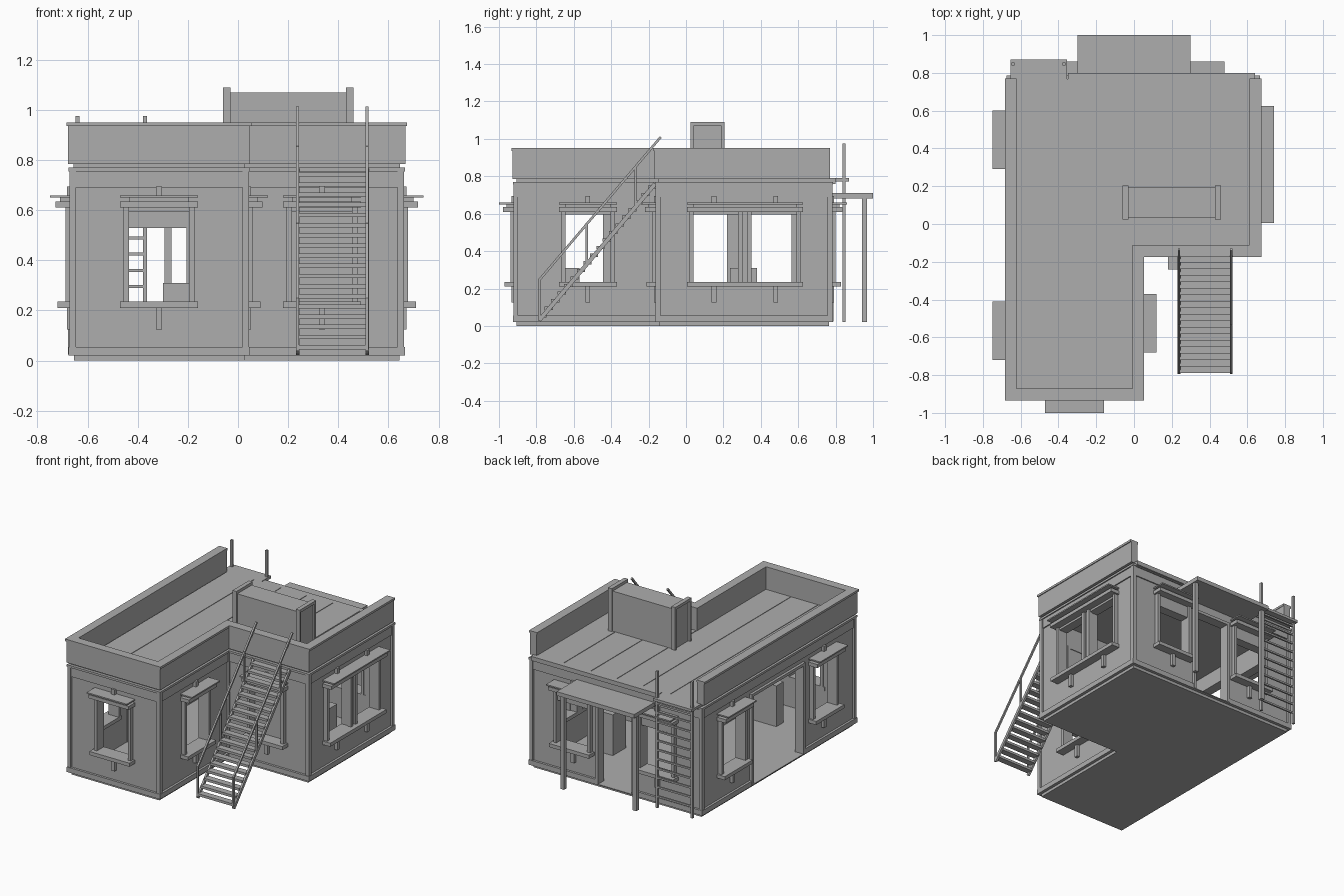
import bpy, bmesh
from math import radians
from mathutils import Matrix, Vector

old = bpy.data.objects.get("Cube")
if old:
    bpy.data.objects.remove(old, do_unlink=True)

grey = bpy.data.materials.new("plain_grey")
grey.use_nodes = True
grey.diffuse_color = (0.42, 0.42, 0.42, 1)
bsdf = grey.node_tree.nodes["Principled BSDF"]
bsdf.inputs["Base Color"].default_value = (0.42, 0.42, 0.42, 1)
bsdf.inputs["Roughness"].default_value = 0.8

L, R, F, B = -0.66, 0.65, -0.91, 0.77      # outer wall lines
NX, NY = 0.03, -0.15                       # notch corner


def finish(name, bm, matrix=None):
    bmesh.ops.recalc_face_normals(bm, faces=bm.faces)
    me = bpy.data.meshes.new(name)
    bm.to_mesh(me)
    bm.free()
    me.materials.append(grey)
    ob = bpy.data.objects.new(name, me)
    bpy.context.collection.objects.link(ob)
    if matrix:
        ob.matrix_world = matrix
    return ob


def add_box(bm, x0, x1, y0, y1, z0, z1, matrix=Matrix()):
    mid = Vector((x0 + x1, y0 + y1, z0 + z1)) / 2
    m = matrix @ Matrix.Translation(mid) @ Matrix.Diagonal((x1 - x0, y1 - y0, z1 - z0, 1))
    bmesh.ops.create_cube(bm, size=1, matrix=m)


def box(name, *dims):
    bm = bmesh.new()
    add_box(bm, *dims)
    return finish(name, bm)


def outline(o, open_back=False):
    back = B if open_back else B + o
    return [(L - o, back), (L - o, F - o), (NX + o, F - o),
            (NX + o, NY - o), (R + o, NY - o), (R + o, back)]


def extrude_up(name, bm, height):
    ext = bmesh.ops.extrude_face_region(bm, geom=bm.faces[:])
    verts = [g for g in ext["geom"] if isinstance(g, bmesh.types.BMVert)]
    bmesh.ops.translate(bm, verts=verts, vec=(0, 0, height))
    return finish(name, bm)


def slab(name, o, z0, z1):
    bm = bmesh.new()
    bm.faces.new([bm.verts.new((x, y, z0)) for x, y in outline(o)])
    # keep a bottom cap as well as the raised top
    return extrude_up(name, bm, z1 - z0)


def ring(name, o, i, z0, z1, open_back=False):
    bm = bmesh.new()
    a = [bm.verts.new((x, y, z0)) for x, y in outline(o, open_back)]
    b = [bm.verts.new((x, y, z0)) for x, y in outline(i, open_back)]
    for k in range(5 if open_back else 6):
        n = (k + 1) % 6
        bm.faces.new((a[k], a[n], b[n], b[k]))
    return extrude_up(name, bm, z1 - z0)


def beam(name, p, q, wx, w):
    # square bar between two points, wx across x
    p, q = Vector(p), Vector(q)
    d = q - p
    rot = Vector((0, 0, 1)).rotation_difference(d.normalized()).to_matrix().to_4x4()
    bm = bmesh.new()
    add_box(bm, -wx / 2, wx / 2, -w / 2, w / 2, 0, d.length)
    return finish(name, bm, Matrix.Translation(p) @ rot)


# Shell: floor, walls, base strip, upper band, roof, parapet
slab("floor_slab", -0.005, 0, 0.025)
walls = ring("walls", 0, -0.045, 0.02, 0.77)
base = ring("base_strip", 0.016, -0.01, 0.02, 0.055)
ring("upper_band", 0.008, -0.01, 0.69, 0.765)
ring("cornice", 0.016, -0.01, 0.755, 0.77)
slab("roof_slab", -0.004, 0.75, 0.785)
ring("parapet", 0.018, -0.035, 0.785, 0.935, True)
ring("parapet_cap", 0.024, -0.038, 0.935, 0.95, True)
box("rear_roof_ledge", -0.35, 0.64, B - 0.01, 0.80, 0.76, 0.79)

# Roof panels with narrow joints
edges = [-0.62, -0.41, -0.2, 0.0, 0.2, 0.41, 0.615]
for x0, x1 in zip(edges, edges[1:]):
    front = F + 0.03 if x1 < 0.01 else NY + 0.03
    box("roof_panel", x0 + 0.002, x1 - 0.002, front, B - 0.002, 0.78, 0.79)

# Corner pilasters
for x, y in outline(0):
    box("corner_pilaster", x - 0.013, x + 0.013, y - 0.013, y + 0.013, 0.05, 0.757)

# Windows and doors; local -y points out of the wall
cutters = bmesh.new()


def place(x, y, angle):
    return Matrix.Translation((x, y, 0)) @ Matrix.Rotation(radians(angle), 4, "Z")


def window(name, x, y, angle, half=0.12, tabs=(0,), mullion=False, top=0.595, blind=False):
    m = place(x, y, angle)
    bm = bmesh.new()
    wide = half + 0.035
    for s in (-1, 1):
        e = sorted((s * half, s * (half + 0.022)))
        add_box(bm, *e, -0.028, 0.05, 0.235, 0.61)
    if mullion:
        add_box(bm, -0.03, 0.03, -0.015, 0.05, 0.235, 0.61)
        for u in (-0.025, 0.025):
            add_box(bm, u - 0.011, u + 0.011, -0.028, 0, 0.235, 0.61)
    add_box(bm, -half, half, -0.015, 0.05, top, 0.61)
    add_box(bm, -wide, wide, -0.068, 0, 0.61, 0.635)
    add_box(bm, -half, half, -0.05, 0, 0.635, 0.65)
    add_box(bm, -wide, wide, -0.09, 0, 0.65, 0.659)
    add_box(bm, -wide, wide, -0.06, 0.05, 0.21, 0.235)
    for t in tabs:
        add_box(bm, t - 0.0125, t + 0.0125, -0.022, 0, 0.659, 0.695)
        add_box(bm, t - 0.0125, t + 0.0125, -0.022, 0, 0.125, 0.21)
    if blind:
        add_box(bm, -half, half, 0.03, 0.045, 0.235, 0.6)
    finish(name, bm, m)
    add_box(cutters, -half, half, -0.1, 0.1, 0.23, 0.605, m)


def door(name, x, y, angle, half, top):
    m = place(x, y, angle)
    bm = bmesh.new()
    for s in (-1, 1):
        add_box(bm, *sorted((s * half, s * (half + 0.02))), -0.018, 0.05, 0.025, top)
    add_box(bm, -half - 0.02, half + 0.02, -0.018, 0.05, top, top + 0.02)
    finish(name, bm, m)
    add_box(cutters, -half, half, -0.1, 0.1, 0.026, top, m)


window("front_window", -0.315, F, 0)
window("notch_front_window", 0.335, NY, 0, blind=True)
window("notch_side_window", NX, -0.525, 90)
window("left_double_window", R, 0.315, 90, 0.275, (-0.165, 0.165), True)
window("right_rear_window", L, 0.445, -90)
window("right_front_window", L, -0.565, -90)
window("rear_left_window", 0.325, B, 180, top=0.53)
window("rear_right_window", -0.325, B, 180, top=0.53)
door("side_doorway", L, -0.055, -90, 0.275, 0.64)
door("rear_doorway", 0, B, 180, 0.13, 0.6)

cutter = finish("opening_cutter", cutters)
cutter.hide_render = True
for ob in (walls, base):
    mod = ob.modifiers.new("openings", "BOOLEAN")
    mod.operation, mod.solver, mod.object = "DIFFERENCE", "EXACT", cutter
    bpy.context.view_layer.objects.active = ob
    bpy.ops.object.modifier_apply(modifier=mod.name)
bpy.data.objects.remove(cutter, do_unlink=True)

# Desks inside
box("front_desk", -0.3, -0.1, -0.65, -0.57, 0.025, 0.31)
box("rear_desk", 0.3, 0.5, 0.235, 0.38, 0.025, 0.31)

# Roof housing with raised ends
box("roof_housing", -0.045, 0.445, 0.035, 0.195, 0.78, 1.07)
for x in (-0.06, 0.43):
    bm = bmesh.new()
    for y in (0.025, 0.19):
        add_box(bm, x, x + 0.03, y, y + 0.015, 0.78, 1.09)
    add_box(bm, x, x + 0.03, 0.025, 0.205, 1.07, 1.09)
    finish("housing_end_frame", bm)

# Rear canopy on posts
box("canopy", -0.3, 0.3, B - 0.01, 1.0, 0.682, 0.71)
for x in (-0.28, 0.28):
    box("canopy_post", x - 0.014, x + 0.014, 0.94, 0.968, 0.02, 0.69)

# Rear ladder with landing
for x in (-0.64, -0.37):
    box("ladder_rail", x - 0.008, x + 0.008, 0.838, 0.854, 0.02, 0.975)
for k in range(11):
    z = 0.1 + k * 0.065
    box("ladder_rung", -0.64, -0.37, 0.84, 0.852, z - 0.006, z + 0.006)
box("ladder_landing", -0.655, -0.355, B - 0.01, 0.872, 0.772, 0.79)

# Outdoor stair with handrails
Y0, Z0, Y1, Z1 = -0.785, 0.03, -0.165, 0.76
for x in (0.238, 0.515):
    beam("stair_stringer", (x, Y0, Z0), (x, Y1, Z1), 0.014, 0.022)
    beam("handrail", (x, Y0, 0.245), (x, -0.135, 1.01), 0.012, 0.013)
    for t in (0, 0.41, 0.83):
        y, z = Y0 + t * (Y1 - Y0), Z0 + t * (Z1 - Z0)
        box("handrail_post", x - 0.006, x + 0.006, y - 0.006, y + 0.006, z, z + 0.22)
steps = 18
for k in range(steps):
    t = (k + 0.5) / steps
    y, z = Y0 + t * (Y1 - Y0), Z0 + t * (Z1 - Z0)
    box("stair_tread", 0.24, 0.513, y - 0.022, y + 0.022, z - 0.005, z + 0.012)
